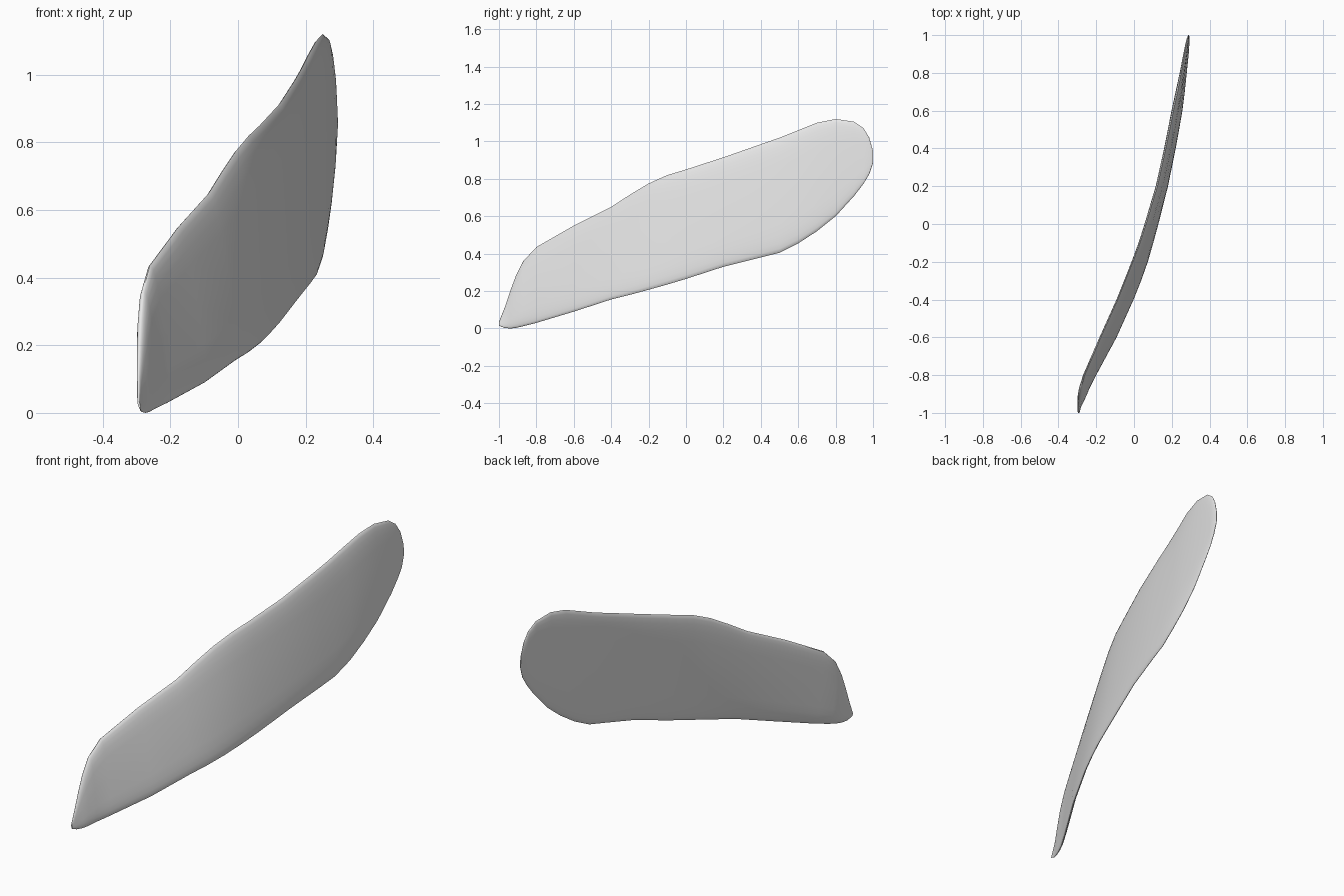
import bpy, bmesh, math

if "Cube" in bpy.data.objects:
    bpy.data.objects.remove(bpy.data.objects["Cube"])

# Stations along the blade: y, lower z, upper z, leftmost x, rightmost x
STATIONS = [
    (-1.0, .015, .035, -.298, -.288), (-.97, .003, .11, -.30, -.28),
    (-.94, 0, .20, -.30, -.265), (-.91, .003, .28, -.30, -.25),
    (-.87, .012, .36, -.295, -.232), (-.8, .03, .435, -.275, -.195),
    (-.6, .09, .55, -.19, -.085), (-.4, .155, .65, -.10, .005),
    (-.3, .18, .715, -.06, .045), (-.2, .207, .775, -.02, .08),
    (-.1, .235, .82, .018, .108), (0, .265, .85, .05, .135),
    (.2, .33, .915, .11, .185), (.4, .38, .985, .155, .225),
    (.5, .405, 1.02, .175, .243), (.6, .455, 1.06, .195, .26),
    (.7, .52, 1.10, .218, .271), (.8, .60, 1.12, .24, .281),
    (.9, .71, 1.105, .26, .291), (.95, .775, 1.07, .27, .294),
    (.98, .825, 1.02, .278, .296), (1.0, .885, .95, .286, .292),
]
SIDES = 24


def section(bm, y, lo, hi, left, right):
    """Thin rounded cross-section, leaning from lower right to upper left."""
    edge = min(.014, (right - left) * .25)
    ring = []
    for i in range(SIDES):
        a = 2 * math.pi * i / SIDES
        c = math.cos(a)
        s = math.copysign(abs(c) ** .5, c) if abs(c) > 1e-6 else 0
        t = (s + 1) / 2
        x = (right - edge) * (1 - t) + (left + edge) * t
        ring.append(bm.verts.new((x + 1.3 * edge * math.sin(a), y,
                                  lo + (hi - lo) * t)))
    return ring


# Curved blade lofted through the sections
bm = bmesh.new()
rings = [section(bm, *s) for s in STATIONS]
for a, b in zip(rings, rings[1:]):
    for i in range(SIDES):
        j = (i + 1) % SIDES
        bm.faces.new((a[i], a[j], b[j], b[i]))
bm.faces.new(rings[0])
bm.faces.new(rings[-1])
bmesh.ops.recalc_face_normals(bm, faces=bm.faces)

mesh = bpy.data.meshes.new("curved_blade")
bm.to_mesh(mesh)
bm.free()
blade = bpy.data.objects.new("curved_blade", mesh)
bpy.context.collection.objects.link(blade)

grey = bpy.data.materials.new("light grey")
grey.diffuse_color = (.8, .8, .8, 1)
grey.use_nodes = True
grey.node_tree.nodes["Principled BSDF"].inputs["Base Color"].default_value = grey.diffuse_color
mesh.materials.append(grey)

bpy.context.view_layer.objects.active = blade
blade.select_set(True)
bpy.ops.object.shade_smooth_by_angle(angle=math.radians(40))
